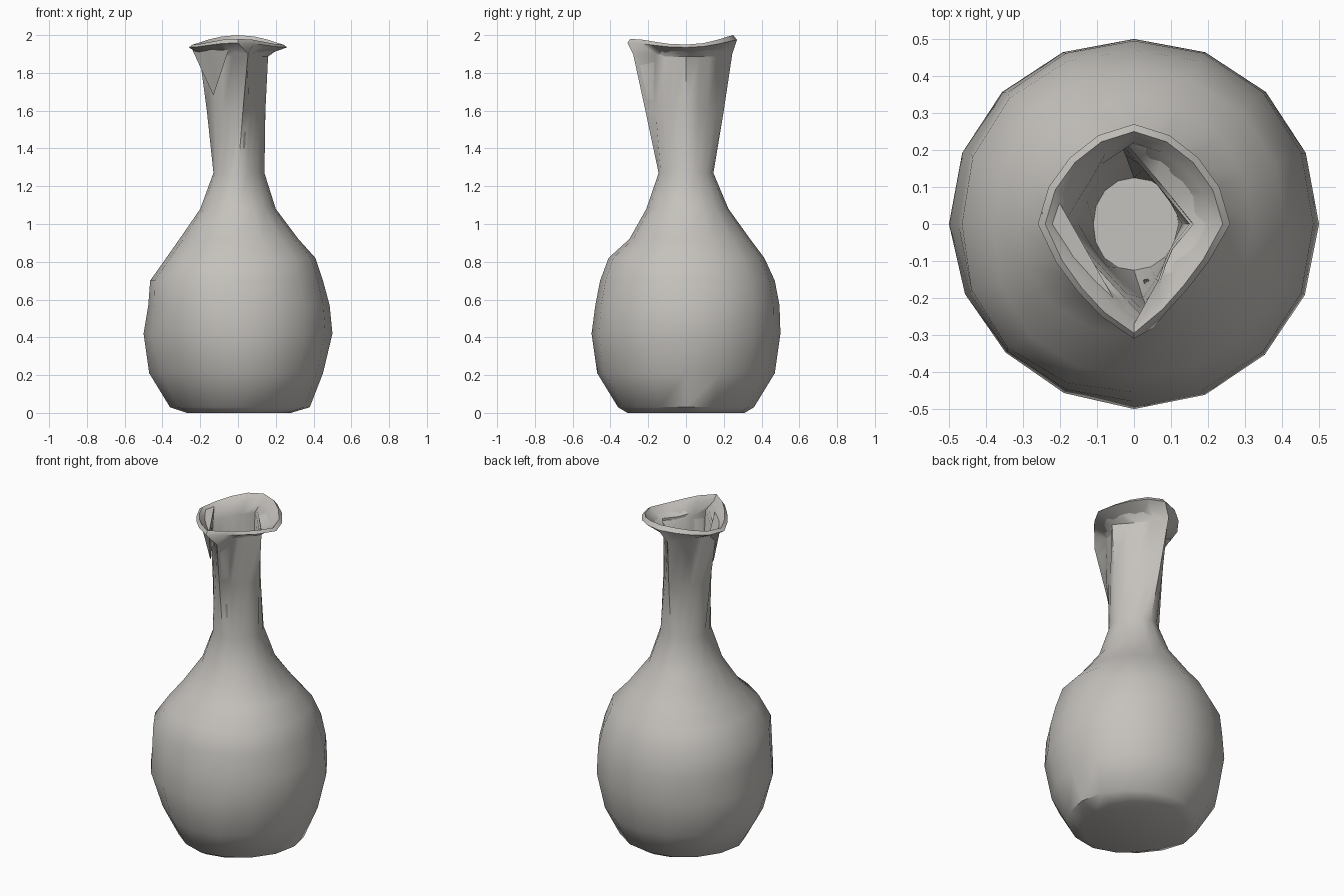
import bpy, bmesh, math

if "Cube" in bpy.data.objects:
    bpy.data.objects.remove(bpy.data.objects["Cube"], do_unlink=True)

clay = bpy.data.materials.new("warm grey clay")
clay.use_nodes = True
colour = (0.56, 0.54, 0.51, 1)
clay.diffuse_color = colour
clay.node_tree.nodes["Principled BSDF"].inputs["Base Color"].default_value = colour

SIDES = 16


def section(bm, z, left, right, front, back, p_right=2, p_left=2, p_back=2, lift=0, shear=0):
    """Ring with its own reach on each side; exponent 2 is round, 1 is a diamond."""
    ring = []
    for i in range(SIDES):
        a = 2 * math.pi * i / SIDES
        c, s = math.cos(a), math.sin(a)
        p = p_back if s > 1e-6 else (p_right if c > 0 else p_left)
        r = (abs(c) ** p + abs(s) ** p) ** (-1 / p)
        x = c * r * (right if c > 0 else left)
        y = s * r * (back if s > 0 else front)
        rise = lift * s * s * (1 if s > 0 else 0.6)
        ring.append(bm.verts.new((x - shear * y, y, z + rise)))
    return ring


def finish(bm, name):
    mesh = bpy.data.meshes.new(name)
    bm.to_mesh(mesh)
    bm.free()
    ob = bpy.data.objects.new(name, mesh)
    bpy.context.collection.objects.link(ob)
    mesh.materials.append(clay)
    bpy.ops.object.select_all(action="DESELECT")
    ob.select_set(True)
    bpy.context.view_layer.objects.active = ob
    bpy.ops.object.shade_smooth_by_angle(angle=math.radians(50))


def loft(name, rings):
    """Skin the rings in order and close both ends."""
    bm = bmesh.new()
    loops = [section(bm, *r) for r in rings]
    for low, high in zip(loops, loops[1:]):
        for i in range(SIDES):
            j = (i + 1) % SIDES
            bm.faces.new((low[i], low[j], high[j], high[i]))
    bm.faces.new(loops[0][::-1])
    bm.faces.new(loops[-1])
    finish(bm, name)


# Bulbous body, twisted diamond neck, wavy lip and hollow mouth in one skin
loft("vase", [
    (0.0, 0.27, 0.28, 0.31, 0.31, 2, 1.7),
    (0.03, 0.36, 0.38, 0.36, 0.36, 2, 1.65),
    (0.21, 0.47, 0.45, 0.47, 0.47, 2, 1.55),
    (0.42, 0.50, 0.50, 0.50, 0.50, 2, 1.9, 2.05),
    (0.57, 0.475, 0.485, 0.48, 0.495, 2.1, 2.1, 2.1),
    (0.70, 0.465, 0.45, 0.455, 0.47, 2.15, 2.25, 2.15),
    (0.82, 0.38, 0.41, 0.41, 0.415, 2.2, 2.3, 2.1),
    (0.92, 0.31, 0.32, 0.30, 0.34, 2.1, 2.1, 2),
    (1.08, 0.20, 0.20, 0.21, 0.225),
    (1.27, 0.13, 0.14, 0.145, 0.145, 2, 2.2, 2.1),
    (1.60, 0.165, 0.145, 0.215, 0.20, 1.1, 1.25, 1.25, 0, 0.12),
    (1.90, 0.205, 0.16, 0.28, 0.245, 0.75, 1.03, 1.03, 0, 0.19),
    # outer lip, crest and inner edge
    (1.935, 0.26, 0.26, 0.31, 0.27, 1.2, 1.3, 1.7, 0.04),
    (1.95, 0.24, 0.24, 0.295, 0.25, 1.2, 1.3, 1.7, 0.05),
    (1.93, 0.21, 0.22, 0.27, 0.22, 1.15, 1.25, 1.6, 0.03),
    # inside wall down to the throat
    (1.88, 0.19, 0.15, 0.26, 0.225, 0.77, 1.03, 1.03, 0, 0.19),
    (1.60, 0.15, 0.13, 0.20, 0.185, 1.1, 1.25, 1.25, 0, 0.12),
    (1.27, 0.11, 0.12, 0.125, 0.125, 2, 2.2, 2.1),
])

# Torn strip of lip folded across the mouth
bm = bmesh.new()
corners = [(-0.25, 0.03, 1.94), (-0.10, -0.20, 1.92),
           (-0.05, -0.21, 1.92), (-0.20, 0.055, 1.94)]
top = [bm.verts.new(c) for c in corners]
tip = bm.verts.new((-0.13, -0.08, 1.68))
bm.faces.new(top)
for i in range(4):
    bm.faces.new((top[(i + 1) % 4], top[i], tip))
bmesh.ops.recalc_face_normals(bm, faces=bm.faces)
finish(bm, "folded_lip_strip")
